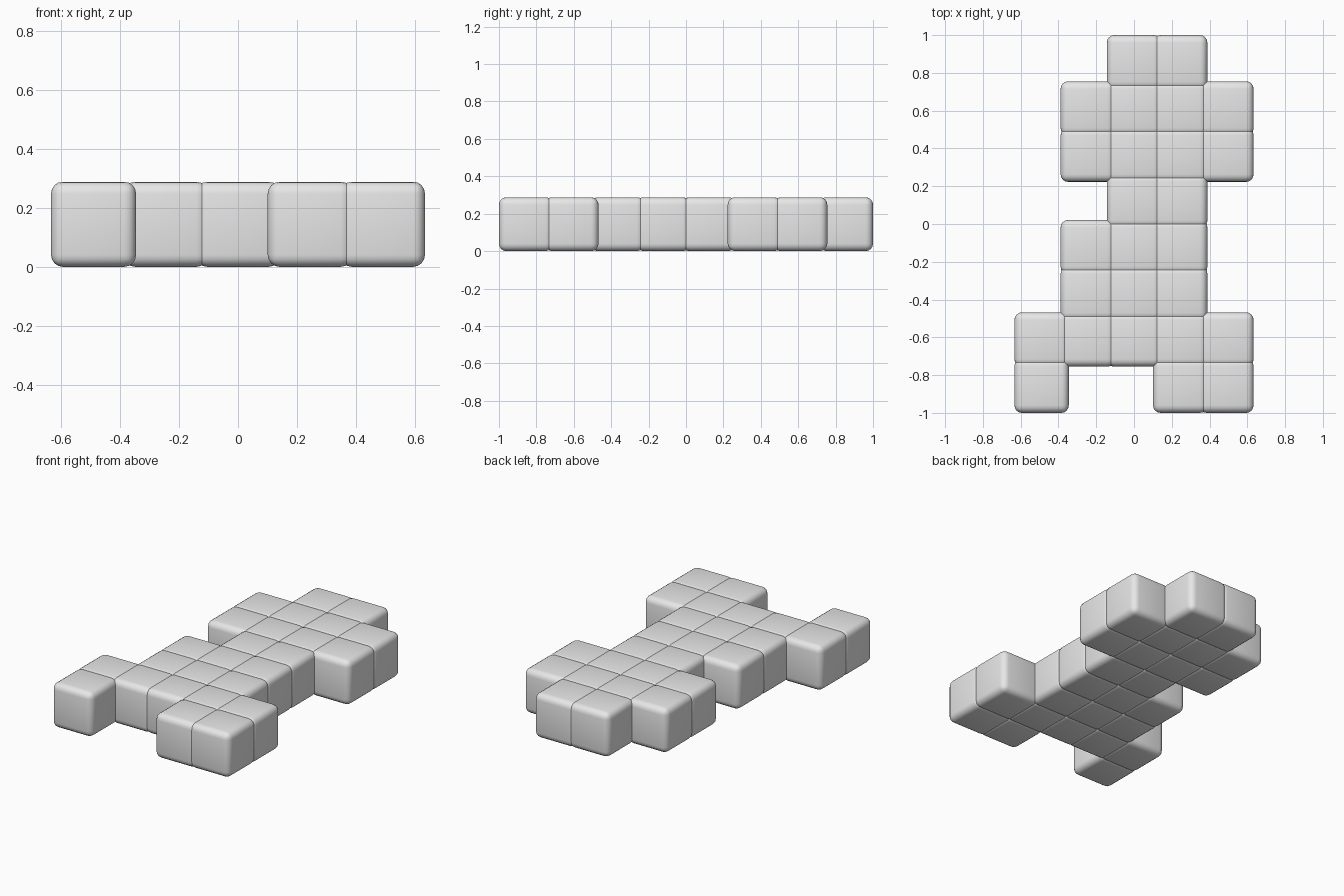
import bpy

if "Cube" in bpy.data.objects:
    bpy.data.objects.remove(bpy.data.objects["Cube"])

SIZE = 0.288      # edge of one block
PITCH = 0.2446    # spacing, so neighbours overlap slightly

# Plan of the figure, back row first
PLAN = [
    "..XX.",
    ".XXXX",
    ".XXXX",
    "..XX.",
    ".XXX.",
    ".XXX.",
    "XXXXX",
    "X..XX",
]

grey = bpy.data.materials.new("light_grey")
grey.diffuse_color = (0.8, 0.8, 0.8, 1)
grey.use_nodes = True
grey.node_tree.nodes["Principled BSDF"].inputs["Base Color"].default_value = grey.diffuse_color


def rounded_block(name, x, y):
    """One cube with softly rounded edges."""
    bpy.ops.mesh.primitive_cube_add(size=SIZE, location=(x, y, SIZE / 2))
    block = bpy.context.object
    block.name = name
    block.data.materials.append(grey)
    bevel = block.modifiers.new("rounded_edges", 'BEVEL')
    bevel.width = 0.04
    bevel.segments = 4
    bpy.ops.object.modifier_apply(modifier=bevel.name)
    bpy.ops.object.shade_smooth_by_angle()


# Lay out the blocks
for row, line in enumerate(PLAN):
    for col, mark in enumerate(line):
        if mark == "X":
            rounded_block(f"block_row{row + 1}_column{col + 1}",
                          (col - 2) * PITCH, (3.5 - row) * PITCH)
